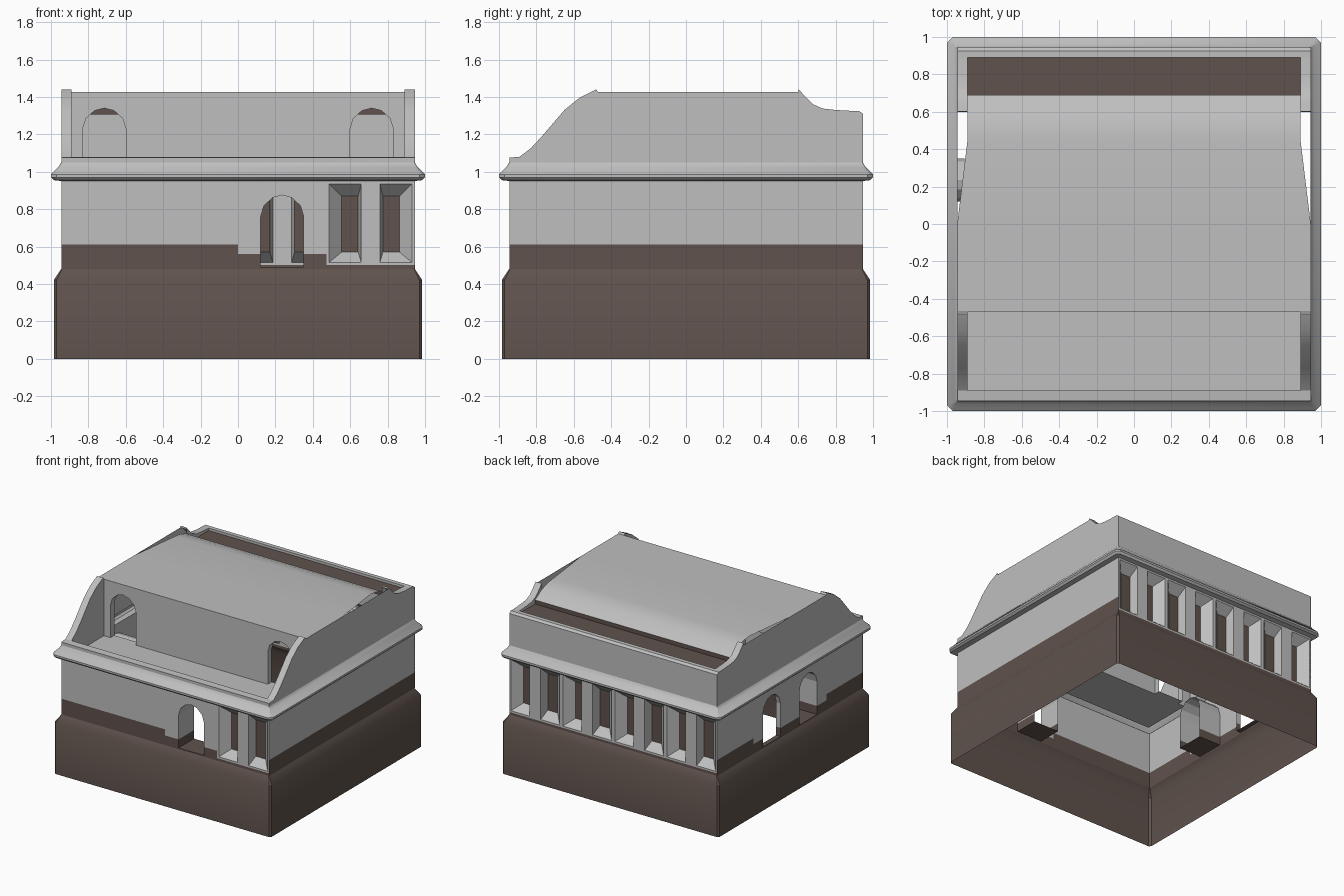
import bpy, bmesh

if "Cube" in bpy.data.objects:
    bpy.data.objects.remove(bpy.data.objects["Cube"])

def mat(name, c):
    m = bpy.data.materials.new(name)
    m.diffuse_color = (*c, 1)
    m.use_nodes = True
    m.node_tree.nodes["Principled BSDF"].inputs["Base Color"].default_value = m.diffuse_color
    return m

GREY, BROWN = 0, 1
MATS = [mat("pale_grey_plaster", (0.52, 0.52, 0.52)),
        mat("dark_brown_stone", (0.115, 0.085, 0.073))]
W = 0.945      # wall half width
I = 0.89       # inside of parapet

class Part:
    """Collects faces, then becomes one object."""
    def __init__(self, name):
        self.name, self.bm = name, bmesh.new()

    def face(self, pts, m=GREY):
        f = self.bm.faces.new([self.bm.verts.new(p) for p in pts])
        f.material_index = m

    def finish(self, recalc=False, smooth=None):
        bmesh.ops.remove_doubles(self.bm, verts=self.bm.verts, dist=0.0005)
        if recalc:
            bmesh.ops.recalc_face_normals(self.bm, faces=self.bm.faces)
        me = bpy.data.meshes.new(self.name)
        self.bm.to_mesh(me)
        self.bm.free()
        for m in MATS:
            me.materials.append(m)
        ob = bpy.data.objects.new(self.name, me)
        bpy.context.collection.objects.link(ob)
        if smooth:
            bpy.ops.object.select_all(action='DESELECT')
            ob.select_set(True)
            bpy.context.view_layer.objects.active = ob
            bpy.ops.object.shade_smooth_by_angle(angle=smooth)

def band(name, profile, m):
    """Sweep a (half width, z, corner cut) profile round a square."""
    p = Part(name)
    def ring(h, z, c):
        a = h - c
        return [(a, -h, z), (h, -a, z), (h, a, z), (a, h, z),
                (-a, h, z), (-h, a, z), (-h, -a, z), (-a, -h, z)]
    for lo, hi in zip(profile, profile[1:]):
        r, s = ring(*lo), ring(*hi)
        for i in range(8):
            j = (i + 1) % 8
            p.face([r[i], r[j], s[j], s[i]], m)
    p.finish(smooth=0.6)

# hollow base and cornice moulding
band("base_plinth", [(.985, 0, .015), (.985, .42, .015), (.945, .48, .004)], BROWN)
band("cornice", [(.943, .95, .004), (.985, .955, .02), (1, .97, .03), (1, .985, .03),
                 (.985, 1.0, .02), (.96, 1.025, .01), (.945, 1.05, .004)], GREY)

# wall pieces: f maps (along, depth, z) to world
def panel(p, f, u0, u1, z0, z1, split):
    cuts = [z0, split, z1] if z0 < split < z1 else [z0, z1]
    for a, b in zip(cuts, cuts[1:]):
        p.face([f(u0, 0, a), f(u1, 0, a), f(u1, 0, b), f(u0, 0, b)],
               BROWN if b <= split else GREY)

ARCH = [(-1, 0), (-.85, .5), (-.45, .88), (0, 1), (.45, .88), (.85, .5), (1, 0)]

def arch_panel(p, f, u0, u1, z0, z1, c, hw, zb, zs, zt, split, depth):
    """Wall panel with an arched hole and a jamb running inwards."""
    panel(p, f, u0, c - hw, z0, zs, split)
    panel(p, f, c + hw, u1, z0, zs, split)
    if zb > z0:
        panel(p, f, c - hw, c + hw, z0, zb, split)
    arch = [(c + a * hw, zs + b * (zt - zs)) for a, b in ARCH]
    top = [(u0, zs)] + arch + [(u1, zs)]
    for a, b in zip(top, top[1:]):
        p.face([f(a[0], 0, a[1]), f(b[0], 0, b[1]), f(b[0], 0, z1), f(a[0], 0, z1)])
    sp = max(split, zb + .01)
    path = [(c - hw, zb), (c - hw, sp)] + arch + [(c + hw, sp), (c + hw, zb), (c - hw, zb)]
    for a, b in zip(path, path[1:]):
        p.face([f(a[0], 0, a[1]), f(a[0], depth, a[1]), f(b[0], depth, b[1]), f(b[0], 0, b[1])],
               BROWN if split > z0 and max(a[1], b[1]) <= split else GREY)

def window_panel(p, f, u0, u1):
    """Pair of brown panes in sloping recesses with a pillar between."""
    c = (u0 + u1) / 2
    panel(p, f, u0, u1, .48, .50, .50)
    for s in (-1, 1):
        def rect(a, b, lo, hi, d):
            x, y = sorted((c + s * a, c + s * b))
            return [f(x, d, lo), f(y, d, lo), f(y, d, hi), f(x, d, hi)]
        rings = [rect(0, (u1 - u0) / 2, .50, .95, 0),
                 rect(.05, .222, .515, .935, 0),
                 rect(.066, .155, .57, .87, .07)]
        for r, q in zip(rings, rings[1:]):
            for i in range(4):
                j = (i + 1) % 4
                p.face([r[i], r[j], q[j], q[i]])
        p.face(rings[-1], BROWN)

SIDES = {
    "front": (lambda u, d, z: (u, -W + d, z), "PPDW"),
    "back": (lambda u, d, z: (-u, W - d, z), "WWWW"),
    "right": (lambda u, d, z: (W - d, u, z), "PPPP"),
    "left": (lambda u, d, z: (-W + d, -u, z), "PSDP"),
}
for side, (f, plan) in SIDES.items():
    p = Part(side + "_wall")
    w = W / 2
    for k, kind in enumerate(plan):
        u0, u1 = -W + k * w, -W + (k + 1) * w
        if kind == "P":
            panel(p, f, u0, u1, .48, .95, .61)
        elif kind == "W":
            window_panel(p, f, u0, u1)
        else:
            arch_panel(p, f, u0, u1, .48, .95, (u0 + u1) / 2, .115, .49, .76, .875,
                       .56, .2 if kind == "D" else .04)
    p.finish()

# parapet: side screens with curved ends, low front and back rims
FRONT = [(-.945, 1.075), (-.89, 1.08), (-.83, 1.125), (-.77, 1.19), (-.65, 1.33),
         (-.57, 1.395), (-.48, 1.44), (-.47, 1.425)]
BACK = [(.6, 1.425), (.602, 1.44), (.64, 1.40), (.68, 1.36), (.73, 1.338), (.8, 1.33),
        (.89, 1.325), (.925, 1.325), (.945, 1.31)]
FLOOR, LEDGE = .96, 1.305
p = Part("parapet")
for s in (-1, 1):
    outline = [(-W, 1.03)] + FRONT + BACK + [(W, 1.03)]
    p.face([(s * W, y, z) for y, z in outline])
    for pts, low in ((FRONT[1:], FLOOR), (BACK[:7], LEDGE)):
        for (y0, z0), (y1, z1) in zip(pts, pts[1:]):
            p.face([(s * W, y0, z0), (s * W, y1, z1), (s * I, y1, z1), (s * I, y0, z0)])
            p.face([(s * I, y0, z0), (s * I, y1, z1), (s * I, y1, low), (s * I, y0, low)])
for strip in ([(-W, 1.03), FRONT[0], FRONT[1]], [BACK[6], BACK[7], BACK[8], (W, 1.03)]):
    for (y0, z0), (y1, z1) in zip(strip, strip[1:]):
        p.face([(-W, y0, z0), (W, y0, z0), (W, y1, z1), (-W, y1, z1)])
for y, z, low in ((-I, 1.08, FLOOR), (I, 1.325, LEDGE)):
    p.face([(-I, y, z), (I, y, z), (I, y, low), (-I, y, low)])
p.finish(recalc=True, smooth=0.5)

# balcony floor and its back wall with two arched doorways
p = Part("balcony_floor")
p.face([(-I, -I, FLOOR), (I, -I, FLOOR), (I, -.47, FLOOR), (-I, -.47, FLOOR)])
p.finish()
p = Part("balcony_back_wall")
f = lambda u, d, z: (u, -.47 + d, z)
for u0, u1, c in ((-W, 0, -.715), (0, W, .715)):
    arch_panel(p, f, u0, u1, FLOOR, 1.425, c, .115, FLOOR, 1.23, 1.34, FLOOR, .05)
p.finish()

# roof sheet, narrowing and curving down to the back
ROOF = [(-.47, W, 1.425), (0, W, 1.425), (.45, I, 1.425), (.53, I, 1.415),
        (.6, I, 1.39), (.65, I, 1.36), (.69, I, 1.338)]
p = Part("roof")
for (y0, x0, z0), (y1, x1, z1) in zip(ROOF, ROOF[1:]):
    p.face([(-x0, y0, z0), (x0, y0, z0), (x1, y1, z1), (-x1, y1, z1)])
p.finish(smooth=0.6)

# brown gutter strip behind the roof
p = Part("rear_gutter")
p.face([(-I, .69, LEDGE), (I, .69, LEDGE), (I, I, LEDGE), (-I, I, LEDGE)], BROWN)
p.face([(-I, .69, LEDGE), (-I, .69, 1.338), (I, .69, 1.338), (I, .69, LEDGE)], BROWN)
p.finish()
